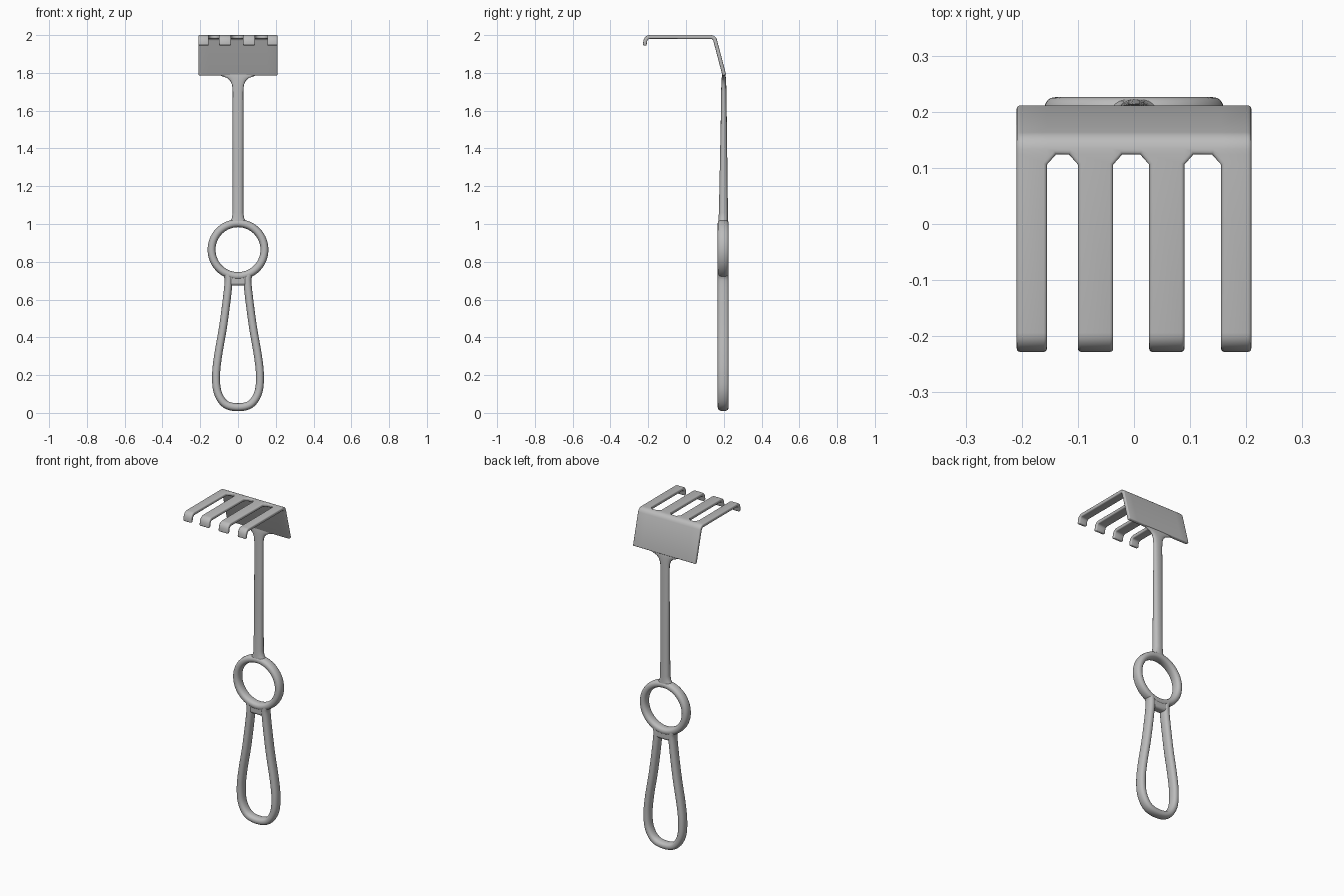
import bpy, bmesh, math
from mathutils import Vector

if "Cube" in bpy.data.objects:
    bpy.data.objects.remove(bpy.data.objects["Cube"])

steel = bpy.data.materials.new("brushed steel")
steel.use_nodes = True
steel.diffuse_color = (0.5, 0.5, 0.5, 1)
steel.node_tree.nodes["Principled BSDF"].inputs["Base Color"].default_value = (0.5, 0.5, 0.5, 1)

HANDLE_Y = 0.197
SIDES = 20


def finish(bm, name, angle=40):
    bmesh.ops.recalc_face_normals(bm, faces=bm.faces)
    mesh = bpy.data.meshes.new(name)
    bm.to_mesh(mesh)
    bm.free()
    mesh.materials.append(steel)
    obj = bpy.data.objects.new(name, mesh)
    bpy.context.collection.objects.link(obj)
    bpy.ops.object.select_all(action='DESELECT')
    bpy.context.view_layer.objects.active = obj
    obj.select_set(True)
    bpy.ops.object.shade_smooth_by_angle(angle=math.radians(angle))
    return obj


def oval(center, across, ra, rb):
    """Slightly squared oval section; 'across' is its in-plane direction."""
    points = []
    for i in range(SIDES):
        c, s = math.cos(math.tau * i / SIDES), math.sin(math.tau * i / SIDES)
        a = math.copysign(abs(c) ** 0.85, c) * ra
        b = math.copysign(abs(s) ** 0.85, s) * rb
        points.append(center + across * a + Vector((0, b, 0)))
    return points


def loft(name, sections, closed=False):
    bm = bmesh.new()
    rings = [[bm.verts.new(p) for p in sec] for sec in sections]
    pairs = list(zip(rings, rings[1:]))
    if closed:
        pairs.append((rings[-1], rings[0]))
    else:
        bm.faces.new(rings[0])
        bm.faces.new(rings[-1])
    for r, q in pairs:
        for i in range(SIDES):
            j = (i + 1) % SIDES
            bm.faces.new((r[i], r[j], q[j], q[i]))
    return finish(bm, name)


def tube(name, path, ra, rb, closed=False):
    """Sweep an oval along a path of (x, z) points."""
    n, sections = len(path), []
    for i, (x, z) in enumerate(path):
        a = path[(i - 1) % n] if closed else path[max(i - 1, 0)]
        b = path[(i + 1) % n] if closed else path[min(i + 1, n - 1)]
        across = Vector((b[1] - a[1], 0, a[0] - b[0])).normalized()
        sections.append(oval(Vector((x, HANDLE_Y, z)), across, ra, rb))
    return loft(name, sections, closed)


def smooth_path(points, steps=6):
    """Catmull-Rom curve through the points."""
    pts = [Vector(p) for p in points]
    pts = [2 * pts[0] - pts[1]] + pts + [2 * pts[-1] - pts[-2]]
    out = []
    for a, b, c, d in zip(pts, pts[1:], pts[2:], pts[3:]):
        for k in range(steps):
            t = k / steps
            out.append(0.5 * (2 * b + (c - a) * t + (2 * a - 5 * b + 4 * c - d) * t * t
                              + (3 * b - a - 3 * c + d) * t ** 3))
    return out + [pts[-2]]


# Finger ring
ring = [(0.14 * math.sin(math.tau * i / 56), 0.864 + 0.14 * math.cos(math.tau * i / 56))
        for i in range(56)]
tube("finger_ring", ring, 0.021, 0.029, closed=True)

# Teardrop grip loop, mirrored from one half
half = [(0.056, 0.735), (0.051, 0.68), (0.077, 0.47), (0.105, 0.305), (0.116, 0.2),
        (0.108, 0.11), (0.068, 0.047), (0, 0.03)]
loop = half + [(-x, z) for x, z in reversed(half[:-1])]
tube("grip_loop", [tuple(p) for p in smooth_path(loop)], 0.021, 0.029)

# Bridge joining ring and grip
bm = bmesh.new()
bmesh.ops.create_cube(bm, size=1)
for v in bm.verts:
    spread = 0.065 if v.co.z > 0 else 0.052
    v.co = Vector((math.copysign(spread, v.co.x), HANDLE_Y + v.co.y * 0.05, 0.705 + v.co.z * 0.062))
bridge = finish(bm, "bridge")
bev = bridge.modifiers.new("rounding", 'BEVEL')
bev.width, bev.segments = 0.014, 4

# Shaft: (height, half width, half depth, y centre), flared at both ends
stations = [(0.995, 0.06, 0.026, 0.197), (1.013, 0.045, 0.026, 0.197), (1.03, 0.033, 0.025, 0.197),
            (1.06, 0.028, 0.024, 0.198), (1.3, 0.028, 0.02, 0.199), (1.55, 0.028, 0.016, 0.2),
            (1.7, 0.028, 0.014, 0.2), (1.735, 0.031, 0.013, 0.2), (1.757, 0.04, 0.012, 0.2),
            (1.772, 0.056, 0.011, 0.2), (1.781, 0.08, 0.01, 0.2), (1.788, 0.1, 0.009, 0.2),
            (1.796, 0.1, 0.007, 0.199)]
loft("shaft", [oval(Vector((0, y, z)), Vector((1, 0, 0)), w, d) for z, w, d, y in stations])

# Rake head: side profile (y, z) swept across x, with slots between the prongs
corner = [(0.133 + 0.022 * math.sin(a), 1.966 + 0.024 * math.cos(a))
          for a in (1.25, 0.9, 0.6, 0.3)]
hook = [(-0.193 - 0.023 * math.sin(a), 1.964 + 0.026 * math.cos(a))
        for a in (0, 0.35, 0.7, 1.05, 1.4)]
root = [(0.133, 1.99), (0.124, 1.99), (0.106, 1.99)]
profile = [(0.203, 1.787)] + corner + root + hook + [(-0.219, 1.945)]
ROOT = len(corner) + 2
slots = [(-0.155, -0.1), (-0.037, 0.027), (0.09, 0.155)]
FILLET = 0.016
columns = [-0.209]
for lo, hi in slots:
    columns += [lo, lo + FILLET, hi - FILLET, hi]
columns.append(0.209)

bm = bmesh.new()
grid = [[bm.verts.new((x, y, z)) for x in columns] for y, z in profile]
for r in range(len(profile) - 1):
    for c in range(len(columns) - 1):
        a, b = grid[r][c], grid[r][c + 1]
        d, e = grid[r + 1][c], grid[r + 1][c + 1]
        if r < ROOT or c % 4 == 0:
            bm.faces.new((a, b, e, d))
        elif r == ROOT and c % 4 == 1:
            bm.faces.new((a, b, d))
        elif r == ROOT and c % 4 == 3:
            bm.faces.new((a, b, e))
bmesh.ops.delete(bm, geom=[v for v in bm.verts if not v.link_faces], context='VERTS')
head = finish(bm, "rake_head")
sol = head.modifiers.new("thickness", 'SOLIDIFY')
sol.thickness, sol.offset = 0.02, 0
sol.use_even_offset = True
bev = head.modifiers.new("soft_edges", 'BEVEL')
bev.width, bev.segments = 0.006, 3
bev.limit_method, bev.angle_limit = 'ANGLE', math.radians(50)
